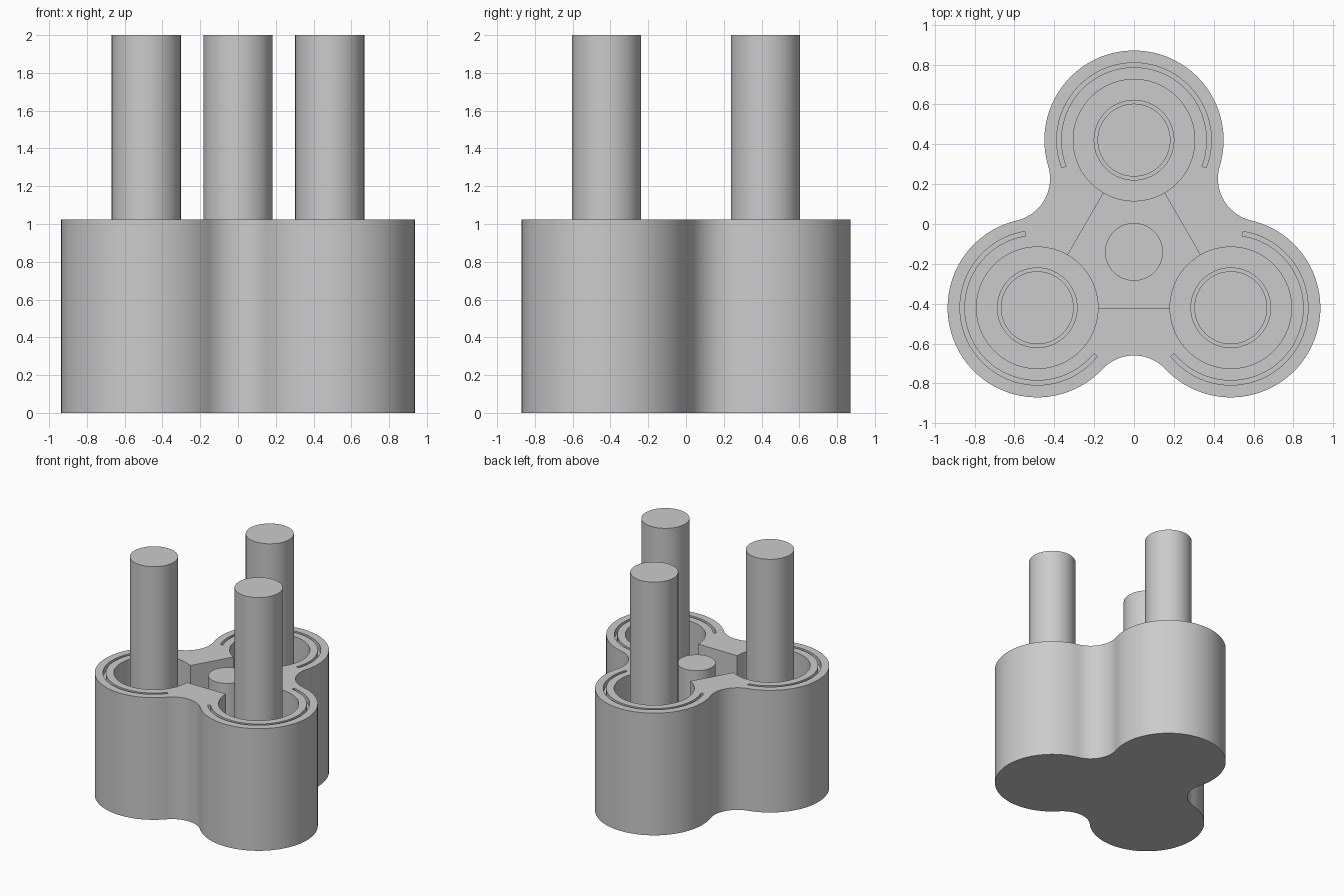
import bpy
import bmesh
from math import cos, sin, radians, degrees, atan2, hypot
from mathutils import Vector

cube = bpy.data.objects.get("Cube")
if cube:
    bpy.data.objects.remove(cube, do_unlink=True)

CENTER = Vector((0, -0.14))
REACH = 0.561        # centre to lobe centre
LOBE_R = 0.45
RIM_Z = 1.025
WAIST = 0.52         # centre to the narrowest point between lobes
LOBE_ANGLES = (90, 210, 330)

grey = bpy.data.materials.new("plain grey")
grey.use_nodes = True
tone = (0.6, 0.6, 0.6, 1)
grey.diffuse_color = tone
grey.node_tree.nodes["Principled BSDF"].inputs["Base Color"].default_value = tone


def polar(center, radius, angle):
    a = radians(angle)
    return center + Vector((cos(a), sin(a))) * radius


def arc(center, radius, start, end, steps):
    return [polar(center, radius, start + (end - start) * i / steps)
            for i in range(steps + 1)]


def circle(center, radius, steps=72):
    return arc(center, radius, 0, 360, steps)[:-1]


def prism(name, outline, bottom, top):
    """Extrude a closed flat outline from bottom to top."""
    bm = bmesh.new()
    face = bm.faces.new([bm.verts.new((p.x, p.y, bottom)) for p in outline])
    grown = bmesh.ops.extrude_face_region(bm, geom=[face])["geom"]
    verts = [v for v in grown if isinstance(v, bmesh.types.BMVert)]
    bmesh.ops.translate(bm, verts=verts, vec=(0, 0, top - bottom))
    bmesh.ops.recalc_face_normals(bm, faces=bm.faces)
    mesh = bpy.data.meshes.new(name)
    bm.to_mesh(mesh)
    bm.free()
    mesh.materials.append(grey)
    obj = bpy.data.objects.new(name, mesh)
    bpy.context.collection.objects.link(obj)
    return obj


def activate(obj):
    bpy.ops.object.select_all(action='DESELECT')
    obj.select_set(True)
    bpy.context.view_layer.objects.active = obj


def cut(target, outline, bottom, top=RIM_Z + 0.1):
    cutter = prism("cutter", outline, bottom, top)
    cutter.hide_render = True
    mod = target.modifiers.new("cut", 'BOOLEAN')
    mod.operation = 'DIFFERENCE'
    mod.solver = 'EXACT'
    mod.object = cutter
    activate(target)
    bpy.ops.object.modifier_apply(modifier=mod.name)
    bpy.data.objects.remove(cutter, do_unlink=True)


def smooth(obj):
    activate(obj)
    bpy.ops.object.shade_smooth_by_angle(angle=radians(30))


# Three-lobed outline with concave fillets tangent to the lobes
side, inner = REACH * sin(radians(60)), REACH / 2
gap = WAIST - inner
fillet_r = (side ** 2 + gap ** 2 - LOBE_R ** 2) / (2 * (LOBE_R - gap))
fillet_d = WAIST + fillet_r
half = degrees(atan2(fillet_d - inner, side))      # half sweep of each fillet
half = 90 - half
sweep = 60 + 90 - (90 - half)                      # half sweep of each lobe
outline = []
lobes = [polar(CENTER, REACH, a) for a in LOBE_ANGLES]
for phi, lobe in zip(LOBE_ANGLES, lobes):
    outline += arc(lobe, LOBE_R, phi - sweep, phi + sweep, 48)
    hollow = polar(CENTER, fillet_d, phi + 60)
    outline += arc(hollow, fillet_r, phi + 240 + half, phi + 240 - half, 20)[1:-1]

# Body with a triangular well, round pockets, pin sockets and rim grooves
body = prism("body", outline, 0, RIM_Z)
cut(body, lobes, 0.5)
for phi, lobe in zip(LOBE_ANGLES, lobes):
    cut(body, circle(lobe, 0.305), 0.25)
    cut(body, circle(lobe, 0.2), 0.15)
    groove = arc(lobe, 0.388, phi - 111, phi + 111, 48)
    groove += arc(lobe, 0.366, phi + 111, phi - 111, 48)
    cut(body, groove, RIM_Z - 0.05)
smooth(body)

# Central post, flush with the rim
post = prism("center_post", circle(CENTER, 0.145), 0.49, RIM_Z)
smooth(post)

# Tall pins standing in the pockets
for name, lobe in zip(("back_pin", "right_pin", "left_pin"), lobes):
    smooth(prism(name, circle(lobe, 0.183), 0.14, 2))
